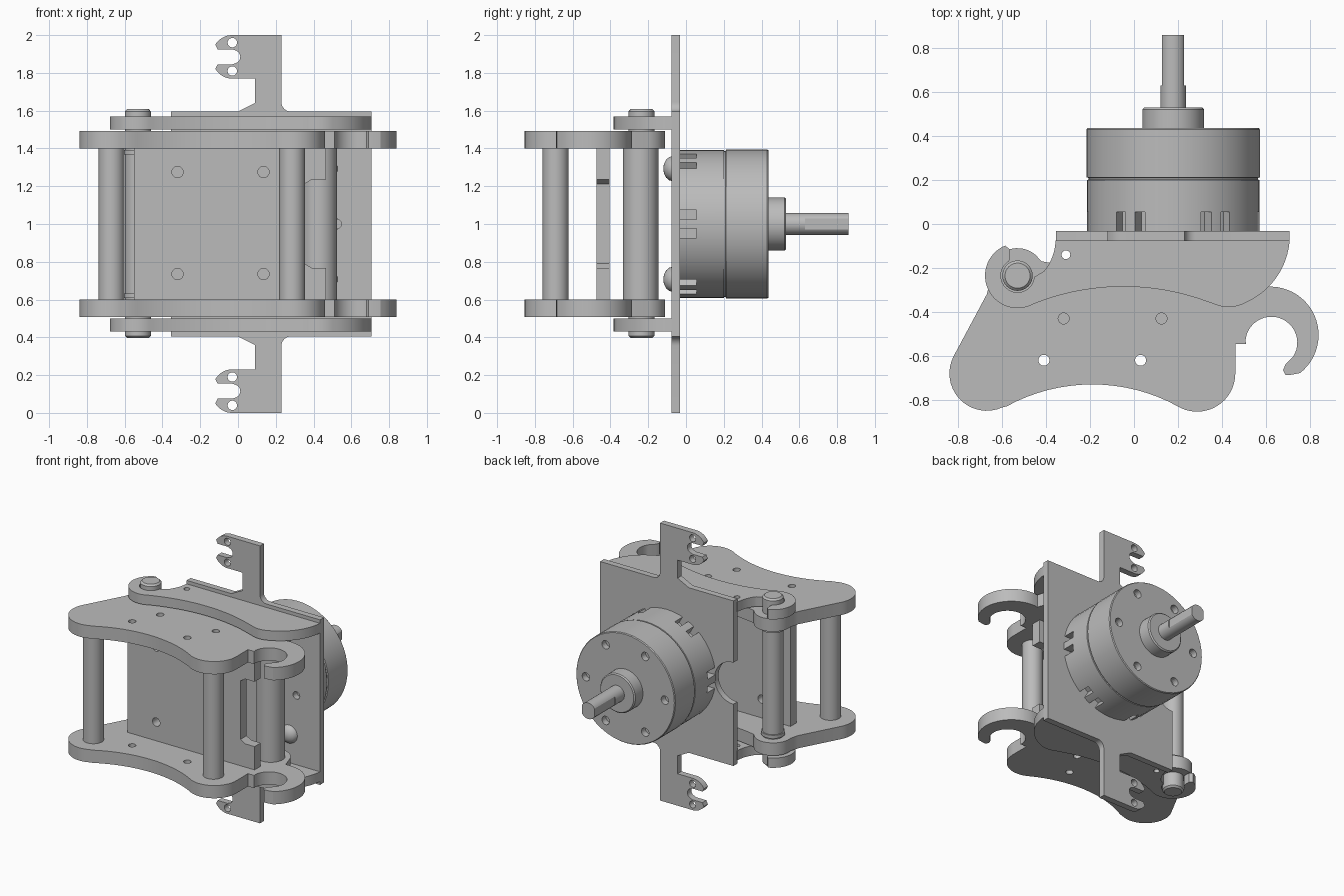
import bpy, bmesh, math
from mathutils import Matrix, Vector

if "Cube" in bpy.data.objects:
    bpy.data.objects.remove(bpy.data.objects["Cube"])

metal = bpy.data.materials.new("grey_metal")
metal.use_nodes = True
GREY = (0.5, 0.5, 0.5, 1)
metal.diffuse_color = GREY
metal.node_tree.nodes["Principled BSDF"].inputs["Base Color"].default_value = GREY

TO_XZ = Matrix.Rotation(math.pi / 2, 4, 'X')    # sketch y becomes z
TO_Y = Matrix.Rotation(-math.pi / 2, 4, 'X')    # lathe axis becomes y


def finish(name, mesh):
    obj = bpy.data.objects.new(name, mesh)
    bpy.context.collection.objects.link(obj)
    mesh.materials.clear()
    mesh.materials.append(metal)
    bpy.ops.object.select_all(action='DESELECT')
    obj.select_set(True)
    bpy.context.view_layer.objects.active = obj
    bpy.ops.object.shade_smooth_by_angle(angle=math.radians(30))
    return obj


def arc(cx, cy, r, a, b, n=16):
    angles = [math.radians(a + (b - a) * i / n) for i in range(n + 1)]
    return [(cx + r * math.cos(t), cy + r * math.sin(t)) for t in angles]


def through(p, q, s, n=16):
    """Circular arc from p to s passing through q."""
    p, q, s = Vector(p), Vector(q), Vector(s)
    d = 2 * (p.x * (q.y - s.y) + q.x * (s.y - p.y) + s.x * (p.y - q.y))
    u, v, w = p.length_squared, q.length_squared, s.length_squared
    c = Vector(((u * (q.y - s.y) + v * (s.y - p.y) + w * (p.y - q.y)) / d,
                (u * (s.x - q.x) + v * (p.x - s.x) + w * (q.x - p.x)) / d))
    a, b = [math.degrees(math.atan2(k.y - c.y, k.x - c.x)) for k in (p, s)]
    turn = (q - p).cross(s - q)
    while turn > 0 and b < a:
        b += 360
    while turn < 0 and b > a:
        b -= 360
    return arc(c.x, c.y, (p - c).length, a, b, n)


def sheet(name, outline, holes, thickness, matrix):
    """Flat plate cut from a 2D outline with round holes (x, y, radius)."""
    curve = bpy.data.curves.new(name, 'CURVE')
    curve.dimensions = '2D'
    curve.fill_mode = 'BOTH'
    curve.extrude = thickness / 2
    for loop in [outline] + [arc(x, y, r, 0, 345, 23) for x, y, r in holes]:
        spline = curve.splines.new('POLY')
        spline.points.add(len(loop) - 1)
        for point, (x, y) in zip(spline.points, loop):
            point.co = (x, y, 0, 1)
        spline.use_cyclic_u = True
    helper = bpy.data.objects.new(name + "_sketch", curve)
    bpy.context.collection.objects.link(helper)
    deps = bpy.context.evaluated_depsgraph_get()
    mesh = bpy.data.meshes.new_from_object(helper.evaluated_get(deps))
    bpy.data.objects.remove(helper)
    bm = bmesh.new()
    bm.from_mesh(mesh)
    bmesh.ops.remove_doubles(bm, verts=bm.verts, dist=0.0005)
    bmesh.ops.recalc_face_normals(bm, faces=bm.faces)
    bm.transform(matrix)
    bm.to_mesh(mesh)
    bm.free()
    return finish(name, mesh)


def lathe(name, profile, location, rotation=Matrix(), flat=None):
    """Solid of revolution; profile is (radius, height), flat clamps local x."""
    bm = bmesh.new()
    verts = [bm.verts.new((r, 0, h)) for r, h in profile]
    edges = [bm.edges.new(pair) for pair in zip(verts, verts[1:])]
    bmesh.ops.spin(bm, geom=verts + edges, cent=(0, 0, 0), axis=(0, 0, 1),
                   angle=math.tau, steps=48)
    bmesh.ops.remove_doubles(bm, verts=bm.verts, dist=0.0001)
    if flat:
        for v in bm.verts:
            v.co.x = max(-flat, min(flat, v.co.x))
    bmesh.ops.recalc_face_normals(bm, faces=bm.faces)
    bm.transform(Matrix.Translation(location) @ rotation)
    mesh = bpy.data.meshes.new(name)
    bm.to_mesh(mesh)
    bm.free()
    return finish(name, mesh)


def rod(name, x, y, r, low, high, bevel=0.0):
    return lathe(name, [(0, low), (r - bevel, low), (r, low + bevel),
                        (r, high - bevel), (r - bevel, high), (0, high)], (x, y, 0))


# Side frames with rounded feet and an open hook
PIN = (-0.53, -0.235)
SPACER = (0.43, -0.24)
frame = (arc(-0.67, -0.68, 0.17, 150, 295)
         + through((-0.58, -0.83), (-0.19, -0.73), (0.2, -0.83))
         + arc(0.287, -0.68, 0.174, -115, 0)
         + [(0.461, -0.545), (0.51, -0.545)]
         + arc(0.625, -0.54, 0.118, 175, -32, 24)
         + [(0.69, -0.638), (0.678, -0.665), (0.69, -0.687), (0.715, -0.686)]
         + arc(0.62, -0.505, 0.22, -52, 100, 24)
         + arc(*SPACER, 0.13, 20, 90)
         + through((0.38, -0.13), (-0.05, -0.2), (-0.42, -0.17))
         + arc(*PIN, 0.125, 50, 190) + [(-0.67, -0.32)])
frame_holes = [(-0.32, -0.43, 0.025), (0.125, -0.43, 0.025),
               (-0.41, -0.62, 0.025), (0.03, -0.62, 0.025)]

# Brackets that clip onto the pin
bracket = (through((0.708, -0.075), (0.66, -0.225), (0.52, -0.352))
           + through((0.5, -0.362), (0.43, -0.378), (0.36, -0.362))
           + through((0.34, -0.356), (-0.06, -0.285), (-0.42, -0.35))
           + arc(*PIN, 0.148, 300, 112, 24)
           + [(-0.567, -0.115), (-0.565, -0.145)]
           + arc(*PIN, 0.076, 120, 355, 24)
           + through((-0.41, -0.215), (-0.372, -0.15), (-0.357, -0.075)))

for side, sign in (("upper", 1), ("lower", -1)):
    sheet(side + "_frame", frame, frame_holes, 0.092,
          Matrix.Translation((0, 0, 1 + sign * 0.447)))
    sheet(side + "_bracket", bracket, [(-0.31, -0.14, 0.02)], 0.07,
          Matrix.Translation((0, 0, 1 + sign * 0.535)))

# Cross rods, spacer and hinge pin
rod("right_rod", -0.67, -0.69, 0.069, 0.56, 1.44)
rod("left_rod", 0.287, -0.69, 0.069, 0.56, 1.44)
rod("spacer", *SPACER, 0.094, 0.56, 1.44)
rod("hinge_pin", *PIN, 0.069, 0.396, 1.608, 0.012)
for z in (0.62, 1.38):
    rod("pin_collar", *PIN, 0.078, z - 0.012, z + 0.012)

# Inner panel with a notch on one edge
panel = ([(-0.55, 0.6), (0.465, 0.6), (0.465, 0.768), (0.39, 0.768)]
         + [(0.352, 0.79), (0.352, 1.212), (0.39, 1.235)]
         + [(0.465, 1.235), (0.465, 1.4), (-0.55, 1.4)])
panel_holes = [(x, z, 0.03) for x in (-0.32, 0.135) for z in (0.735, 1.275)]
sheet("inner_panel", panel, panel_holes, 0.07, Matrix.Translation((0, -0.44, 0)) @ TO_XZ)

# Motor plate: the upper half is drawn, then mirrored
half = ([(0.708, 0.595)] + arc(0.28, 0.645, 0.05, 270, 180, 6) + [(0.23, 1.0)]
        + through((-0.03, 1.0), (-0.085, 0.985), (-0.12, 0.95), 8)
        + [(-0.108, 0.925), (-0.03, 0.925)]
        + through((-0.01, 0.918), (0.012, 0.885), (-0.01, 0.852), 8)
        + [(-0.03, 0.845), (-0.108, 0.845)]
        + through((-0.12, 0.822), (-0.085, 0.785), (-0.03, 0.77), 8)
        + [(0.09, 0.77), (0.09, 0.64), (0.0, 0.595), (-0.355, 0.595)]
        + arc(-0.355, 0, 0.15, 90, 5, 10))
outline = [(x, 1 + z) for x, z in half] + [(x, 1 - z) for x, z in reversed(half)]
plate_holes = [(-0.03, 1 + s * h, 0.025) for s in (-1, 1) for h in (0.81, 0.96)]
plate_holes.append((0.52, 1, 0.027))
sheet("motor_plate", outline, plate_holes, 0.045,
      Matrix.Translation((0, -0.055, 0)) @ TO_XZ)

# Domed mounting screws
MX = 0.178
for sx in (-1, 1):
    for sz in (-1, 1):
        lathe("mounting_screw", [(0, -0.12), (0.025, -0.117), (0.048, -0.105),
                                 (0.062, -0.088), (0.066, -0.07), (0, -0.07)],
              (MX + sx * 0.285, 0, 1 + sz * 0.293), TO_Y)

# Motor body with a groove, boss and flattened shaft
body = lathe("motor_body", [(0, -0.033), (0.392, -0.033), (0.392, 0.2), (0.386, 0.202),
                            (0.386, 0.21), (0.395, 0.212), (0.395, 0.43),
                            (0.39, 0.436), (0, 0.436)], (MX, 0, 1), TO_Y)
lathe("motor_boss", [(0, 0.42), (0.14, 0.42), (0.14, 0.522), (0.132, 0.53), (0, 0.53)],
      (MX, 0, 1), TO_Y)
lathe("shaft_base", [(0, 0.52), (0.058, 0.52), (0.058, 0.63), (0, 0.63)], (MX, 0, 1), TO_Y)
lathe("shaft", [(0, 0.62), (0.058, 0.62), (0.058, 0.86), (0, 0.86)], (MX, 0, 1), TO_Y, 0.05)

# Cutter for the rim notches and the screw holes in the motor face
bm = bmesh.new()
for i in range(6):
    spoke = Matrix.Translation((MX, 0, 1)) @ Matrix.Rotation(math.radians(60 * i), 4, 'Y')
    for offset in (-0.05, 0.05):
        bmesh.ops.create_cube(bm, size=1, matrix=spoke @ Matrix.Translation(
            (0.38, 0, offset)) @ Matrix.Diagonal((0.1, 0.11, 0.05, 1)))
    bmesh.ops.create_cone(bm, cap_ends=True, segments=20, radius1=0.03, radius2=0.03,
                          depth=0.1, matrix=spoke @ Matrix.Translation((0.315, 0.44, 0)) @ TO_XZ)
cutter_mesh = bpy.data.meshes.new("motor_cutter")
bm.to_mesh(cutter_mesh)
bm.free()
cutter = bpy.data.objects.new("motor_cutter", cutter_mesh)
bpy.context.collection.objects.link(cutter)
cutter.hide_render = True
cut = body.modifiers.new("notches", 'BOOLEAN')
cut.operation = 'DIFFERENCE'
cut.solver = 'EXACT'
cut.object = cutter
bpy.context.view_layer.objects.active = body
bpy.ops.object.modifier_move_to_index(modifier=cut.name, index=0)
bpy.ops.object.modifier_apply(modifier=cut.name)
bpy.data.objects.remove(cutter)
